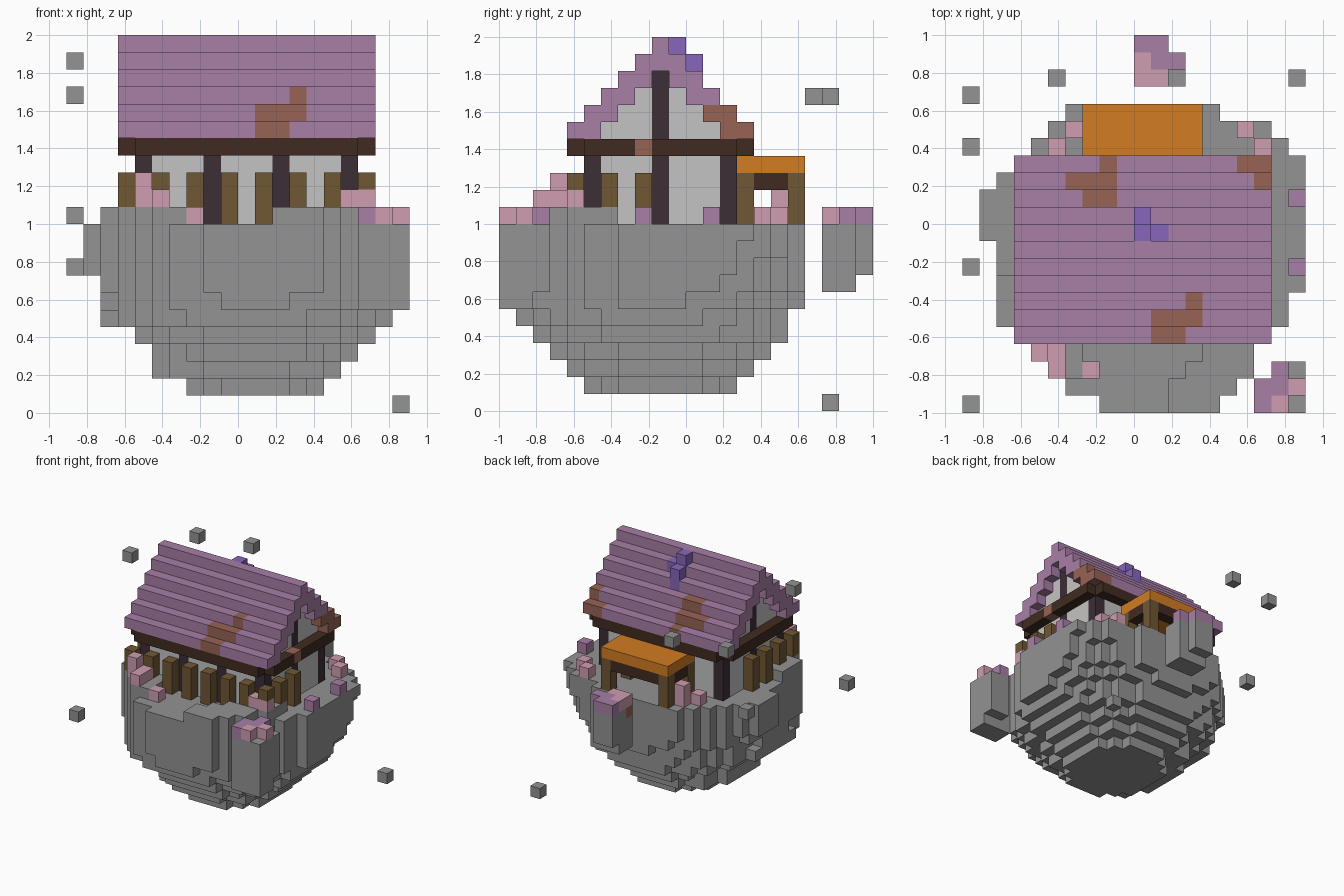
import bpy, bmesh
from mathutils import Vector

old = bpy.data.objects.get("Cube")
if old:
    bpy.data.objects.remove(old, do_unlink=True)

U = 1 / 11  # block size

# Palette, given as display values and turned linear
PALETTE = {
    "rock grey": (147, 147, 147),
    "plaster": (197, 196, 195),
    "roof purple": (167, 126, 166),
    "blossom pink": (208, 157, 177),
    "rust brown": (151, 99, 86),
    "beam brown": (65, 43, 33),
    "post dark": (60, 46, 54),
    "fence olive": (112, 87, 52),
    "awning orange": (210, 124, 34),
    "crystal blue": (136, 102, 188),
}
MATS = {}
for name, rgb in PALETTE.items():
    col = [((c / 255 + 0.055) / 1.055) ** 2.4 for c in rgb] + [1]
    m = bpy.data.materials.new(name)
    m.use_nodes = True
    m.diffuse_color = col
    bsdf = next(n for n in m.node_tree.nodes if n.type == "BSDF_PRINCIPLED")
    bsdf.inputs["Base Color"].default_value = col
    bsdf.inputs["Roughness"].default_value = 0.9
    MATS[name] = m


def box(cells, colour, x, y, z):
    """Fill a block of cells; each axis is a (start, end) pair."""
    for i in range(*x):
        for j in range(*y):
            for k in range(*z):
                cells[i, j, k] = colour


def build(name, cells):
    """Turn coloured cells into one mesh of outer faces only."""
    used = sorted(set(cells.values()))
    bm = bmesh.new()
    for cell, colour in cells.items():
        mid = Vector(cell) + Vector((0.5, 0.5, 0.5))
        for axis in range(3):
            for side in (-1, 1):
                n = Vector((0, 0, 0))
                n[axis] = side
                if tuple(int(a + b) for a, b in zip(cell, n)) in cells:
                    continue
                s = Vector((0, 0, 0))
                s[(axis + 1) % 3] = 0.5
                t = n.cross(s)
                c = mid + n / 2
                quad = (c - s - t, c + s - t, c + s + t, c - s + t)
                f = bm.faces.new([bm.verts.new(p * U) for p in quad])
                f.material_index = used.index(colour)
    bmesh.ops.remove_doubles(bm, verts=bm.verts, dist=U / 100)
    me = bpy.data.meshes.new(name)
    bm.to_mesh(me)
    bm.free()
    for colour in used:
        me.materials.append(MATS[colour])
    ob = bpy.data.objects.new(name, me)
    bpy.context.collection.objects.link(ob)


# Floating island: uneven ground outline, start and end of each row front to back
ROWS = [(-2, 5), (-4, 6), (-5, 7), (-6, 7), (-7, 8), (-8, 9), (-8, 9)]
ROWS += [(-8, 10)] * 7 + [(-7, 10), (-6, 9), (-5, 8), (-4, 5)]

# Bowl layers from the bottom up, rounder below and filling the outline on top
rock = {}
LAYERS = [((-3, 5), (-6, 3)), ((-5, 6), (-7, 4)), ((-5, 7), (-8, 5)),
          ((-6, 8), (-9, 6)), ((-8, 9), (-10, 6))]
LAYERS += [((-8, 10), (-11, 7))] * 5
for z, ((x0, x1), (y0, y1)) in enumerate(LAYERS, 1):
    limit = 0.92 + 0.1 * (z - 6) if z > 5 else 1
    for i in range(x0, x1):
        for j in range(y0, y1):
            dx = abs(2 * i + 1 - x0 - x1) / (x1 - x0)
            dy = abs(2 * j + 1 - y0 - y1) / (y1 - y0)
            start, end = ROWS[j + 11]
            if start <= i < end and dx ** 2.2 + dy ** 2.2 < limit:
                rock[i, j, z] = "rock grey"
                # raised ground at the two front corners
                left = i < -3 and j >= -9
                right = max(2, j + 12) <= i < 8
                if z == 10 and j < -3 and (left or right):
                    rock[i, j, 11] = "rock grey"
box(rock, "rock grey", (-9, -8), (-1, 2), (8, 11))
build("island_rock", rock)

# Two loose chunks beside the island
chunk = {}
box(chunk, "rock grey", (0, 3), (8, 10), (7, 11))
box(chunk, "rock grey", (0, 2), (10, 11), (8, 11))
chunk[0, 8, 10] = "rust brown"
build("back_chunk", chunk)
chunk = {}
box(chunk, "rock grey", (7, 10), (-11, -9), (6, 11))
box(chunk, "rock grey", (8, 10), (-9, -8), (7, 11))
build("front_chunk", chunk)

# Small drifting stones
for n, cell in enumerate([(9, 8, 0), (-10, 7, 18), (-5, 8, 18), (-10, 4, 11),
                          (-10, -3, 20), (-10, -11, 8)]):
    build(f"drifting_stone_{n + 1}", {cell: "rock grey"})

# House walls with gables and dark posts
house = {}
box(house, "plaster", (-6, 7), (-6, -5), (11, 16))
box(house, "plaster", (-6, 7), (2, 3), (11, 16))
for x in (-6, 6):
    box(house, "plaster", (x, x + 1), (-6, 3), (11, 16))
    for k in range(5):
        box(house, "plaster", (x, x + 1), (-5 + k, 2 - k), (16 + k, 17 + k))
    box(house, "post dark", (x, x + 1), (-2, -1), (11, 20))
for x in (-6, -2, 2, 6):
    for y in (-6, 2):
        box(house, "post dark", (x, x + 1), (y, y + 1), (11, 16))
build("house_walls", house)

# Eaves beam, with one rusty block
beam = {}
for y in (-7, 3):
    box(beam, "beam brown", (-6, 7), (y, y + 1), (15, 16))
for x in (-7, 7):
    box(beam, "beam brown", (x, x + 1), (-6, 3), (15, 16))
beam[7, -3, 15] = "rust brown"
build("eaves_beam", beam)

# Stepped roof
roof = {}
for k in range(6):
    z = (16 + k, 17 + k)
    box(roof, "roof purple", (-7, 8), (-7 + k, min(-5 + k, -1)), z)
    box(roof, "roof purple", (-7, 8), (max(2 - k, -2), 4 - k), z)


def patch(side, k, x0, x1):
    """Rust over part of one roof step."""
    y = -7 + k if side == "front" else 2 - k
    box(roof, "rust brown", (x0, x1), (y, y + 2), (16 + k, 17 + k))


patch("front", 0, 1, 3)
patch("front", 1, 1, 4)
patch("front", 2, 3, 4)
patch("back", 0, -2, -1)
patch("back", 1, -4, -1)
patch("back", 2, -3, -1)
patch("back", 0, 6, 8)
patch("back", 1, 7, 8)

# Crystal growing out of the ridge, set into the roof steps
crystal = {}
box(crystal, "crystal blue", (0, 1), (-1, 0), (20, 22))
box(crystal, "crystal blue", (0, 1), (0, 1), (19, 21))
crystal[1, -1, 20] = "crystal blue"
for cell in crystal:
    roof.pop(cell, None)
build("roof", roof)
build("ridge_crystal", crystal)

# Fence slats along the front and both sides
fence = {}
for x in range(-7, 8, 2):
    box(fence, "fence olive", (x, x + 1), (-7, -6), (11, 14))
for x, ys in ((7, (-5, -3)), (-7, (-5, -3, -1))):
    for y in ys:
        box(fence, "fence olive", (x, x + 1), (y, y + 1), (11, 14))
del fence[7, -7, 12]
build("fence", fence)

# Back porch: awning, lintels and posts
porch = {}
box(porch, "awning orange", (-3, 4), (3, 7), (14, 15))
box(porch, "beam brown", (-3, 4), (6, 7), (13, 14))
for x in (-3, 3):
    box(porch, "beam brown", (x, x + 1), (4, 6), (13, 14))
    for y in (3, 6):
        box(porch, "fence olive", (x, x + 1), (y, y + 1), (11, 14))
build("back_porch", porch)

# Blossoms on the ground and on the chunks
blossom = {}
PINK = [(-6, -8, 12), (-6, -8, 13), (-5, -8, 12), (-5, -9, 12), (-3, -9, 11),
        (6, -7, 12), (7, -7, 12), (6, 5, 11), (7, 4, 11), (-4, 5, 11),
        (-4, 5, 12), (-5, 4, 11), (9, -10, 11), (8, -11, 11), (0, 9, 11),
        (0, 8, 11), (1, 8, 11)]
PURPLE = [(9, 1, 11), (9, -3, 11), (8, -9, 11), (7, -10, 11), (8, -10, 11),
          (7, -11, 11), (0, 10, 11), (1, 10, 11), (1, 9, 11), (2, 9, 11)]
for spots, colour in ((PINK, "blossom pink"), (PURPLE, "roof purple")):
    blossom.update({c: colour for c in spots})
build("blossoms", blossom)
